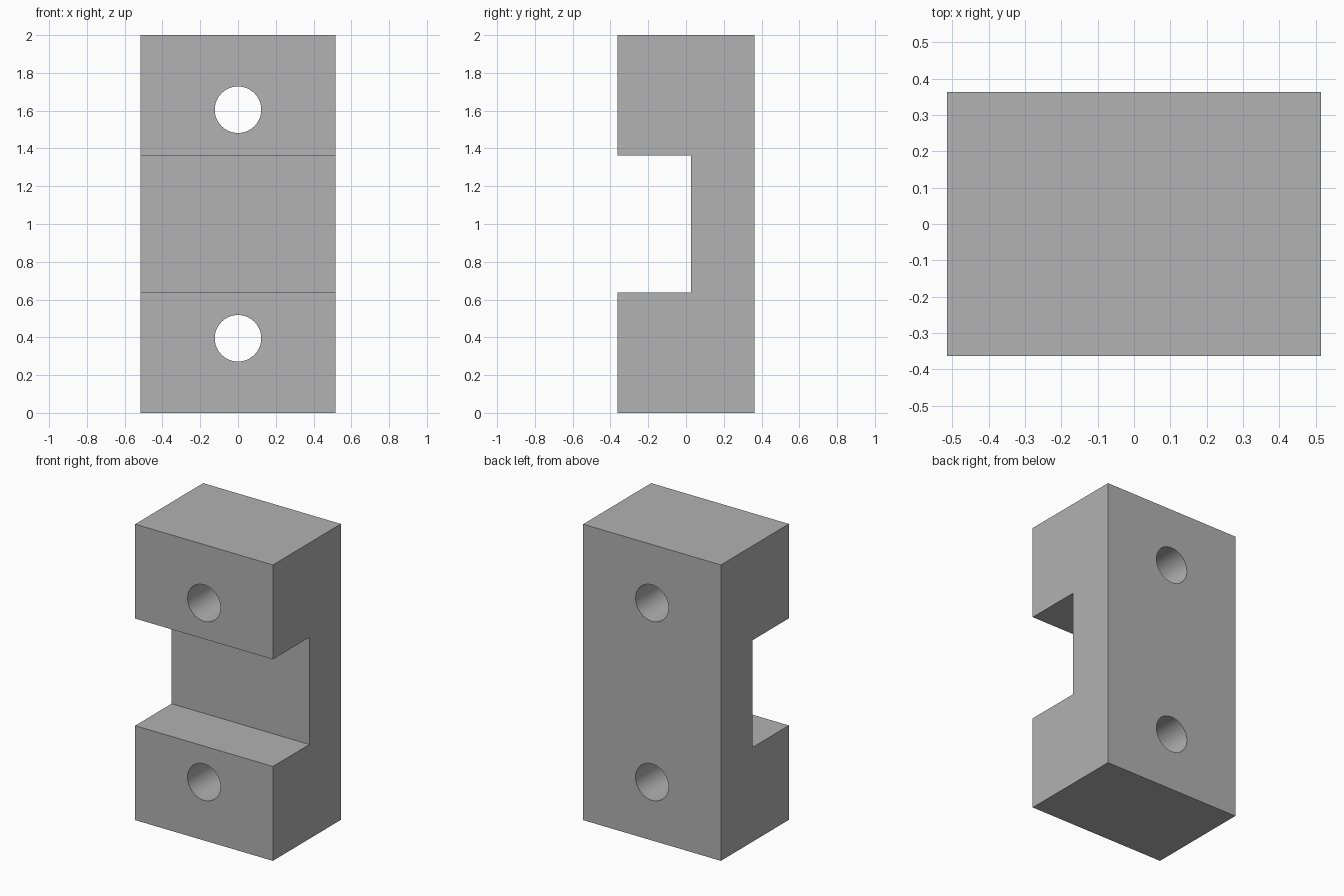
import bpy
import bmesh
import math

default = bpy.data.objects.get("Cube")
if default:
    bpy.data.objects.remove(default, do_unlink=True)

HALF_W, HALF_D, HEIGHT = 0.515, 0.363, 2.0
NOTCH_Y, NOTCH_LOW, NOTCH_HIGH = 0.026, 0.638, 1.362
HOLE_R, HOLE_OFFSET = 0.123, 0.605

# Single grey finish
grey = bpy.data.materials.new("plain_grey")
grey.use_nodes = True
color = (0.445, 0.445, 0.445, 1.0)
grey.diffuse_color = color
grey.node_tree.nodes["Principled BSDF"].inputs["Base Color"].default_value = color

# Clamp block: C-shaped side profile extruded across the width
profile = [
    (-HALF_D, 0), (HALF_D, 0), (HALF_D, HEIGHT), (-HALF_D, HEIGHT),
    (-HALF_D, NOTCH_HIGH), (NOTCH_Y, NOTCH_HIGH),
    (NOTCH_Y, NOTCH_LOW), (-HALF_D, NOTCH_LOW),
]
bm = bmesh.new()
side = bm.faces.new([bm.verts.new((-HALF_W, y, z)) for y, z in profile])
extruded = bmesh.ops.extrude_face_region(bm, geom=[side])["geom"]
moved = [v for v in extruded if isinstance(v, bmesh.types.BMVert)]
bmesh.ops.translate(bm, verts=moved, vec=(2 * HALF_W, 0, 0))
bmesh.ops.recalc_face_normals(bm, faces=bm.faces)
mesh = bpy.data.meshes.new("clamp_block")
bm.to_mesh(mesh)
bm.free()
block = bpy.data.objects.new("clamp_block", mesh)
bpy.context.collection.objects.link(block)
mesh.materials.append(grey)


def drill(z):
    """Cut a round through hole from front to back at height z."""
    bpy.ops.mesh.primitive_cylinder_add(
        vertices=64, radius=HOLE_R, depth=4 * HALF_D,
        location=(0, 0, z), rotation=(math.pi / 2, 0, 0))
    cutter = bpy.context.object
    cutter.name = "hole_cutter"
    cutter.hide_render = True
    cutter.data.materials.append(grey)
    cut = block.modifiers.new("bolt_hole", "BOOLEAN")
    cut.operation = "DIFFERENCE"
    cut.solver = "EXACT"
    cut.object = cutter
    bpy.ops.object.select_all(action="DESELECT")
    block.select_set(True)
    bpy.context.view_layer.objects.active = block
    bpy.ops.object.modifier_apply(modifier=cut.name)
    bpy.data.objects.remove(cutter, do_unlink=True)


# Bolt holes, one in each jaw
for direction in (-1, 1):
    drill(HEIGHT / 2 + direction * HOLE_OFFSET)

# Smooth hole walls, crisp block edges
bpy.ops.object.shade_smooth_by_angle(angle=math.radians(30))
